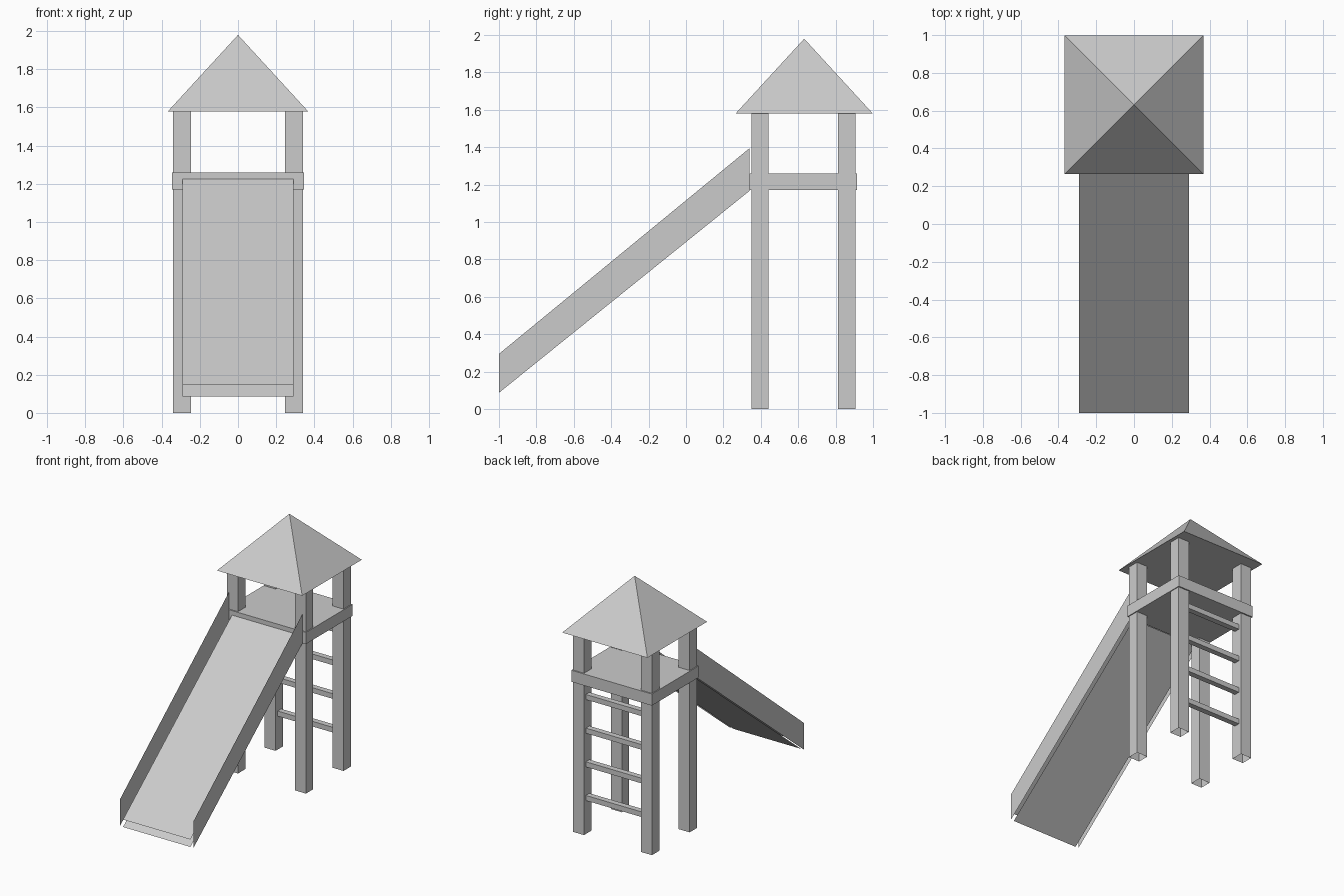
import bpy

if "Cube" in bpy.data.objects:
    bpy.data.objects.remove(bpy.data.objects["Cube"])

grey = bpy.data.materials.new("plain_grey")
grey.diffuse_color = (0.6, 0.6, 0.6, 1)
grey.use_nodes = True
grey.node_tree.nodes["Principled BSDF"].inputs["Base Color"].default_value = grey.diffuse_color


def make(name, verts, faces):
    mesh = bpy.data.meshes.new(name)
    mesh.from_pydata(verts, [], faces)
    mesh.materials.append(grey)
    obj = bpy.data.objects.new(name, mesh)
    bpy.context.collection.objects.link(obj)
    return obj


def box(name, x, y, z, skip=()):
    """Box from ranges; skip leaves out named sides."""
    verts = [(a, b, c) for c in z for b in y for a in x]
    sides = {"bottom": (0, 2, 3, 1), "top": (4, 5, 7, 6),
             "front": (0, 1, 5, 4), "back": (2, 6, 7, 3),
             "left": (0, 4, 6, 2), "right": (1, 3, 7, 5)}
    return make(name, verts, [f for k, f in sides.items() if k not in skip])


# Four hollow posts, open at the ends
for side, x in (("left", (-0.34, -0.245)), ("right", (0.245, 0.34))):
    for end, y in (("front", (0.35, 0.44)), ("back", (0.812, 0.905))):
        box(f"{end}_{side}_post", x, y, (0, 1.58), skip=("top", "bottom"))

# Platform
box("platform", (-0.347, 0.347), (0.34, 0.915), (1.17, 1.26))

# Pyramid roof with a flat base
r, cy = 0.367, 0.632
make("roof",
     [(-r, cy - r, 1.58), (r, cy - r, 1.58), (r, cy + r, 1.58),
      (-r, cy + r, 1.58), (0, cy, 1.98)],
     [(3, 2, 1, 0), (0, 1, 4), (1, 2, 4), (2, 3, 4), (3, 0, 4)])

# Ladder rungs between the back posts
for i in range(4):
    z = 0.28 + i * 0.262
    box(f"rung_{i + 1}", (-0.25, 0.25), (0.838, 0.882), (z - 0.02, z + 0.02),
        skip=("left", "right"))

# Slide bed: upper and lower sheets running down to the front
y0, y1, w = -1.0, 0.34, 0.29
for name, lo, hi, order in (("slide_surface", 0.145, 1.225, (0, 1, 2, 3)),
                            ("slide_underside", 0.087, 1.167, (3, 2, 1, 0))):
    make(name, [(-w, y0, lo), (w, y0, lo), (w, y1, hi), (-w, y1, hi)], [order])

# Thin slide walls, standing just outside the bed
for name, x, order in (("slide_left_wall", -0.317, (3, 2, 1, 0)),
                       ("slide_right_wall", 0.317, (0, 1, 2, 3))):
    make(name, [(x, y0, 0.087), (x, y1, 1.167), (x, y1, 1.395), (x, y0, 0.295)],
         [order])
